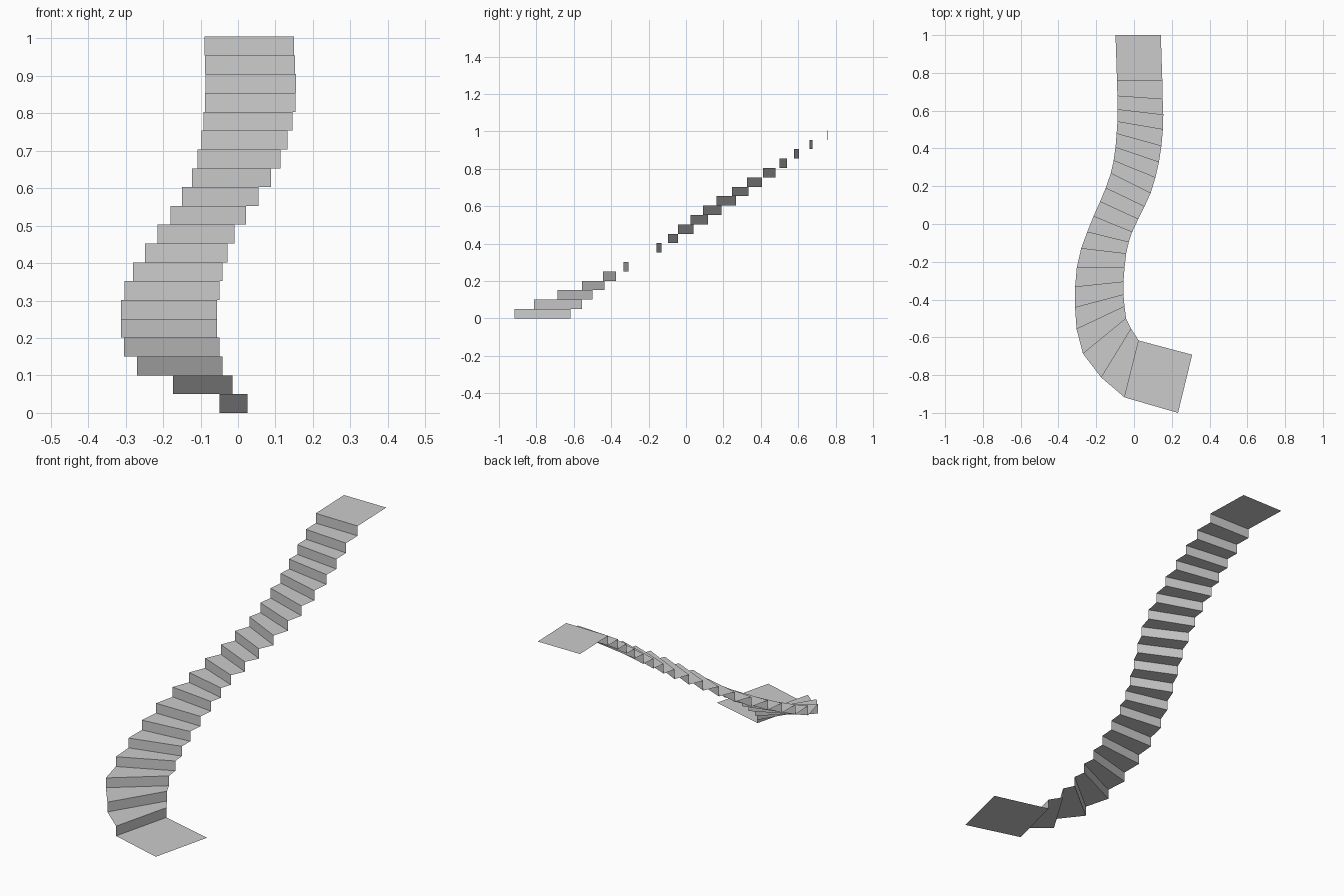
import bpy

if "Cube" in bpy.data.objects:
    bpy.data.objects.remove(bpy.data.objects["Cube"])

STEPS = 20
RISE = 1.005 / STEPS
LIP = 0.01

# plan outline of the flight: outer and inner ends of every riser, bottom to top
left = [(-.05, -.918), (-.173, -.813), (-.27, -.687), (-.304, -.557), (-.312, -.443),
        (-.312, -.334), (-.303, -.232), (-.28, -.13), (-.248, -.043), (-.215, .04),
        (-.18, .118), (-.15, .19), (-.123, .268), (-.108, .335), (-.098, .405),
        (-.092, .478), (-.088, .541), (-.087, .605), (-.088, .677), (-.09, .76)]
right = [(.025, -.617), (-.015, -.555), (-.042, -.50), (-.05, -.437), (-.056, -.375),
         (-.056, -.307), (-.05, -.232), (-.042, -.158), (-.028, -.097), (-.01, -.043),
         (.022, .025), (.055, .092), (.088, .163), (.113, .245), (.132, .327),
         (.145, .412), (.153, .5), (.155, .577), (.152, .66), (.15, .757)]
bottom_end = ((.233, -1.0), (.308, -.692))
top_end = ((-.098, 1.0), (.142, 1.0))


def sheet(name, rows):
    """Ribbon of quads through successive pairs of points."""
    verts = [p for row in rows for p in row]
    faces = [(2*i, 2*i + 1, 2*i + 3, 2*i + 2) for i in range(len(rows) - 1)]
    mesh = bpy.data.meshes.new(name)
    mesh.from_pydata(verts, [], faces)
    mesh.update()
    obj = bpy.data.objects.new(name, mesh)
    bpy.context.collection.objects.link(obj)
    return obj


def row(pair, z):
    return [(x, y, z) for x, y in pair]


lines = list(zip(left, right))

# landings
sheet("bottom_landing", [row(bottom_end, 0), row(lines[0], 0)])
sheet("top_landing", [row(lines[-1], STEPS*RISE), row(top_end, STEPS*RISE)])

# folded flight: riser, narrow lip at its top, then tread
rows = []
for i, pair in enumerate(lines):
    top = (i + 1) * RISE
    rows += [row(pair, i*RISE), row(pair, top - LIP), row(pair, top)]
sheet("stair_flight", rows)
